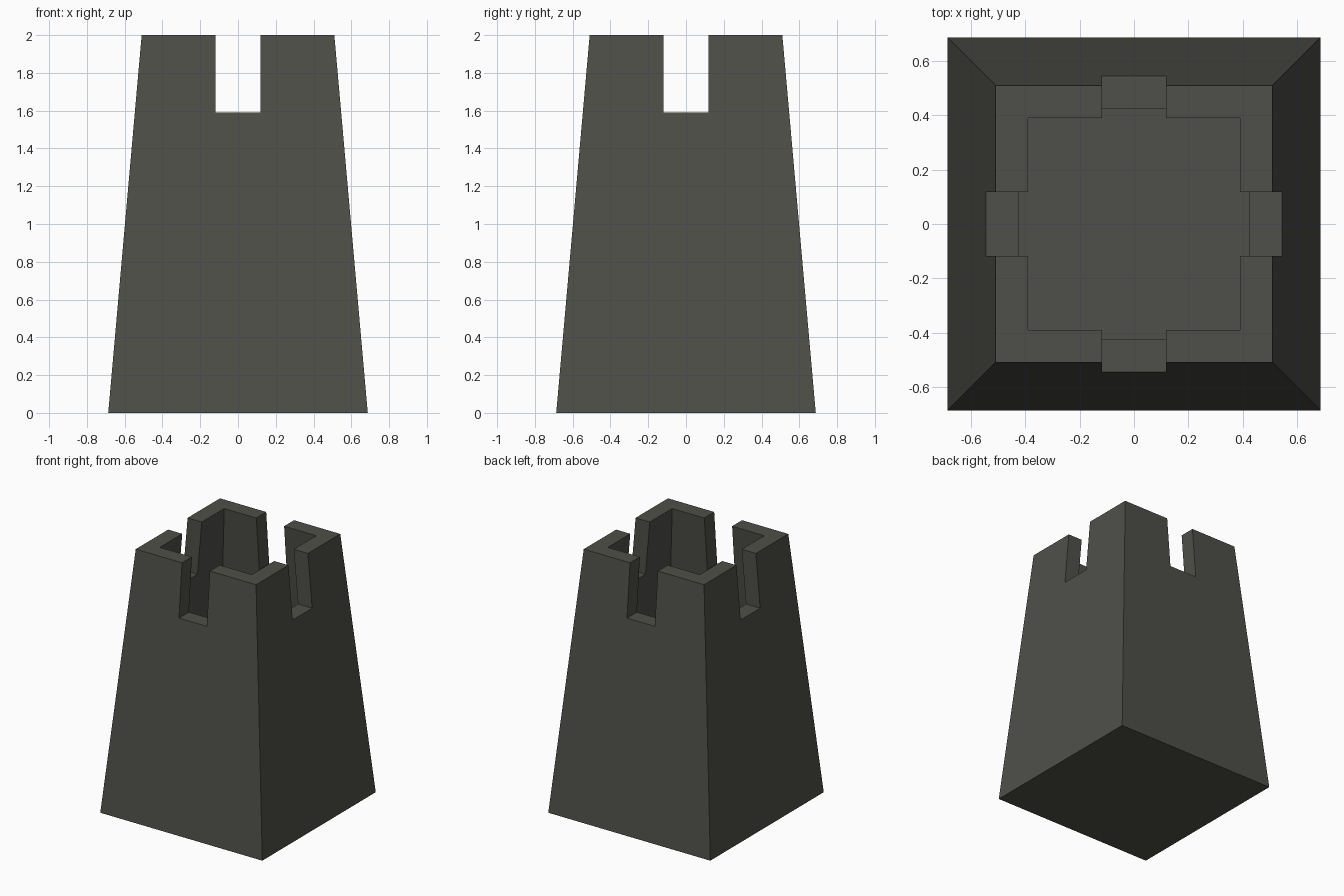
import bpy
import bmesh

if "Cube" in bpy.data.objects:
    bpy.data.objects.remove(bpy.data.objects["Cube"])

TOP, NOTCH_Z, FLOOR_Z = 2.0, 1.59, 0.12
WALL, NOTCH_HALF = 0.12, 0.118


def half_width(z):
    """Half width of the tapered outer wall at height z."""
    return 0.687 - 0.0885 * z


def block(name, z0, z1, low, high):
    """Four-sided block; low and high are (x, y) half sizes."""
    bm = bmesh.new()
    rings = []
    for z, (hx, hy) in ((z0, low), (z1, high)):
        rings.append([bm.verts.new((sx * hx, sy * hy, z))
                      for sx, sy in ((-1, -1), (1, -1), (1, 1), (-1, 1))])
    a, b = rings
    bm.faces.new(a[::-1])
    bm.faces.new(b)
    for i in range(4):
        j = (i + 1) % 4
        bm.faces.new((a[i], a[j], b[j], b[i]))
    mesh = bpy.data.meshes.new(name)
    bm.to_mesh(mesh)
    bm.free()
    obj = bpy.data.objects.new(name, mesh)
    bpy.context.collection.objects.link(obj)
    return obj


# Tapered stone tower
stone = bpy.data.materials.new("dark_stone")
stone.diffuse_color = (0.078, 0.078, 0.067, 1.0)
stone.use_nodes = True
stone.node_tree.nodes["Principled BSDF"].inputs["Base Color"].default_value = stone.diffuse_color
tower = block("castle_tower", 0, TOP, (half_width(0),) * 2, (half_width(TOP),) * 2)
tower.data.materials.append(stone)

# Hollow shaft with walls parallel to the outside, and the two crossing notches
over = TOP + 0.1
cutters = [
    block("shaft_cutter", FLOOR_Z, over,
          (half_width(FLOOR_Z) - WALL,) * 2, (half_width(over) - WALL,) * 2),
    block("side_notch_cutter", NOTCH_Z, over, (1, NOTCH_HALF), (1, NOTCH_HALF)),
    block("front_notch_cutter", NOTCH_Z, over, (NOTCH_HALF, 1), (NOTCH_HALF, 1)),
]
bpy.context.view_layer.objects.active = tower
for cutter in cutters:
    cutter.hide_render = True
    mod = tower.modifiers.new(cutter.name, 'BOOLEAN')
    mod.operation = 'DIFFERENCE'
    mod.solver = 'EXACT'
    mod.object = cutter
    bpy.ops.object.modifier_apply(modifier=mod.name)
    bpy.data.objects.remove(cutter)
